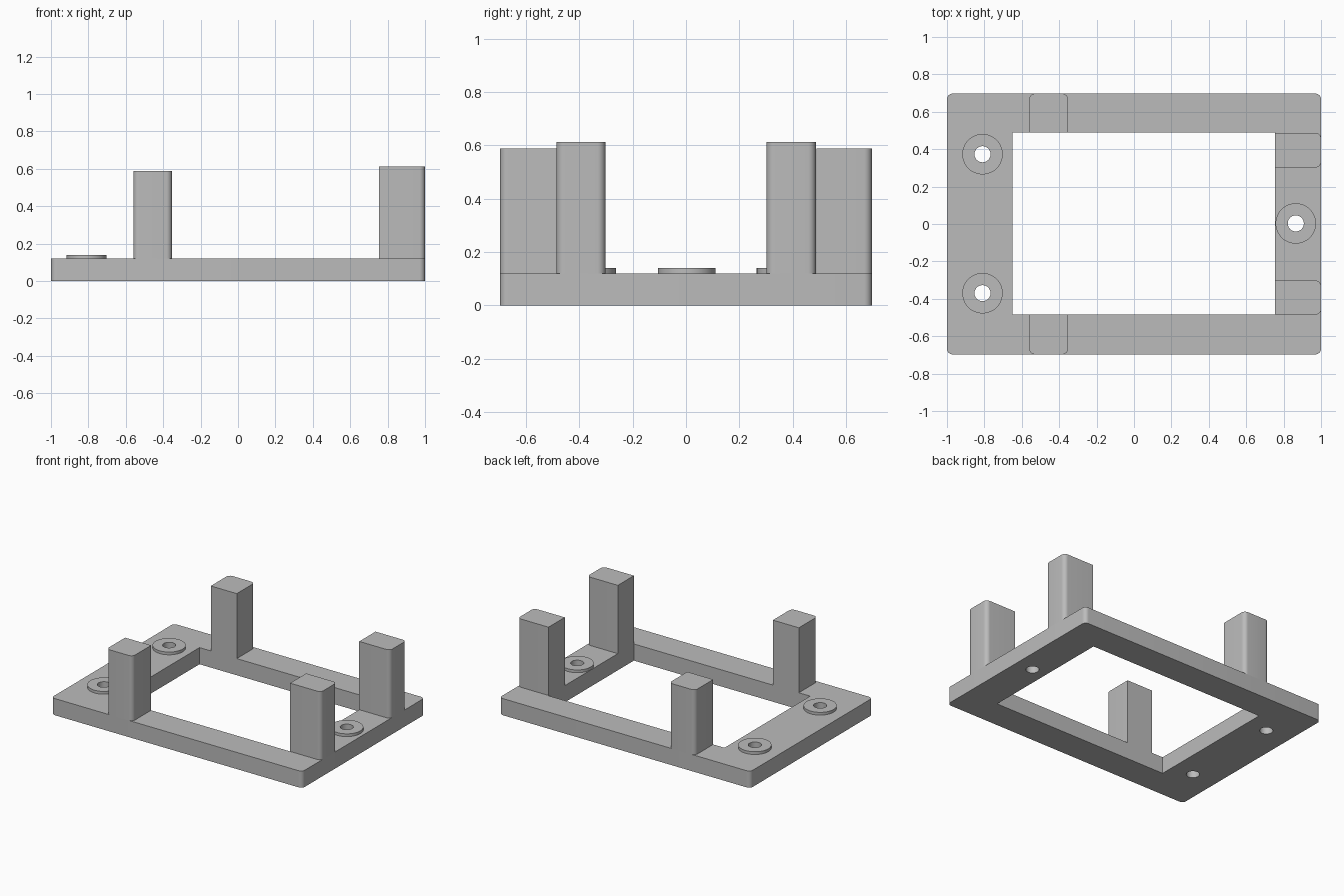
import bpy
import bmesh
from math import sin, cos, pi

default_cube = bpy.data.objects.get("Cube")
if default_cube:
    bpy.data.objects.remove(default_cube, do_unlink=True)

grey = bpy.data.materials.new("plain grey")
grey.use_nodes = True
colour = (0.5, 0.5, 0.5, 1)
grey.diffuse_color = colour
grey.node_tree.nodes["Principled BSDF"].inputs["Base Color"].default_value = colour

BASE_TOP = 0.12
CORNER = 0.03
HOLE = 0.043


def circle(cx, cy, r, n=48):
    return [(cx + r * cos(2 * pi * i / n), cy + r * sin(2 * pi * i / n)) for i in range(n)]


def rounded_rect(x0, x1, y0, y1, rounded=""):
    """Outline whose named corners (a: -x-y, b: +x-y, c: +x+y, d: -x+y) are rounded."""
    points = []
    corners = (("a", x0, y0, 1, 1), ("b", x1, y0, -1, 1),
               ("c", x1, y1, -1, -1), ("d", x0, y1, 1, -1))
    for i, (key, x, y, sx, sy) in enumerate(corners):
        if key not in rounded:
            points.append((x, y))
            continue
        for k in range(9):
            t = pi + (i + k / 8) * pi / 2
            points.append((x + sx * CORNER + CORNER * cos(t),
                           y + sy * CORNER + CORNER * sin(t)))
    return points


def extrude_outline(name, loops, z0, z1):
    """Fill the first loop, leaving the others as holes, and extrude it."""
    curve = bpy.data.curves.new(name, "CURVE")
    curve.dimensions = "2D"
    curve.fill_mode = "BOTH"
    curve.extrude = (z1 - z0) / 2
    for loop in loops:
        spline = curve.splines.new("POLY")
        spline.points.add(len(loop) - 1)
        for point, (x, y) in zip(spline.points, loop):
            point.co = (x, y, 0, 1)
        spline.use_cyclic_u = True
    temp = bpy.data.objects.new(name + " outline", curve)
    bpy.context.collection.objects.link(temp)
    bpy.context.view_layer.update()
    mesh = bpy.data.meshes.new_from_object(
        temp.evaluated_get(bpy.context.evaluated_depsgraph_get()))
    bpy.data.objects.remove(temp, do_unlink=True)
    bpy.data.curves.remove(curve)

    bm = bmesh.new()
    bm.from_mesh(mesh)
    bmesh.ops.remove_doubles(bm, verts=bm.verts, dist=0.0001)
    bmesh.ops.translate(bm, verts=bm.verts, vec=(0, 0, (z0 + z1) / 2))
    bmesh.ops.recalc_face_normals(bm, faces=bm.faces)
    bm.to_mesh(mesh)
    bm.free()
    mesh.name = name
    mesh.materials.clear()
    mesh.materials.append(grey)
    obj = bpy.data.objects.new(name, mesh)
    bpy.context.collection.objects.link(obj)
    bpy.ops.object.select_all(action="DESELECT")
    obj.select_set(True)
    bpy.context.view_layer.objects.active = obj
    bpy.ops.object.shade_smooth_by_angle(angle=pi / 6)
    return obj


# Base frame with a large opening and three screw holes
screws = {"back_right": (-0.81, 0.373), "front_right": (-0.81, -0.37), "left": (0.865, 0.003)}
holes = [circle(x, y, HOLE) for x, y in screws.values()]
extrude_outline("base_frame",
                [rounded_rect(-1, 1, -0.697, 0.697, "abcd"),
                 rounded_rect(-0.65, 0.755, -0.485, 0.49)] + holes,
                0, BASE_TOP)

# Raised washers round the screw holes
for (place, (x, y)), hole in zip(screws.items(), holes):
    extrude_outline(place + "_screw_boss", [circle(x, y, 0.108), hole], BASE_TOP, 0.14)

# Posts on the long rails, rounded towards the outside
extrude_outline("front_post", [rounded_rect(-0.56, -0.353, -0.697, -0.485, "ab")], BASE_TOP, 0.588)
extrude_outline("back_post", [rounded_rect(-0.56, -0.353, 0.49, 0.697, "cd")], BASE_TOP, 0.588)

# Taller posts on the left end rail
extrude_outline("left_front_post", [rounded_rect(0.755, 1, -0.485, -0.302, "bc")], BASE_TOP, 0.612)
extrude_outline("left_back_post", [rounded_rect(0.755, 1, 0.302, 0.487, "bc")], BASE_TOP, 0.612)
